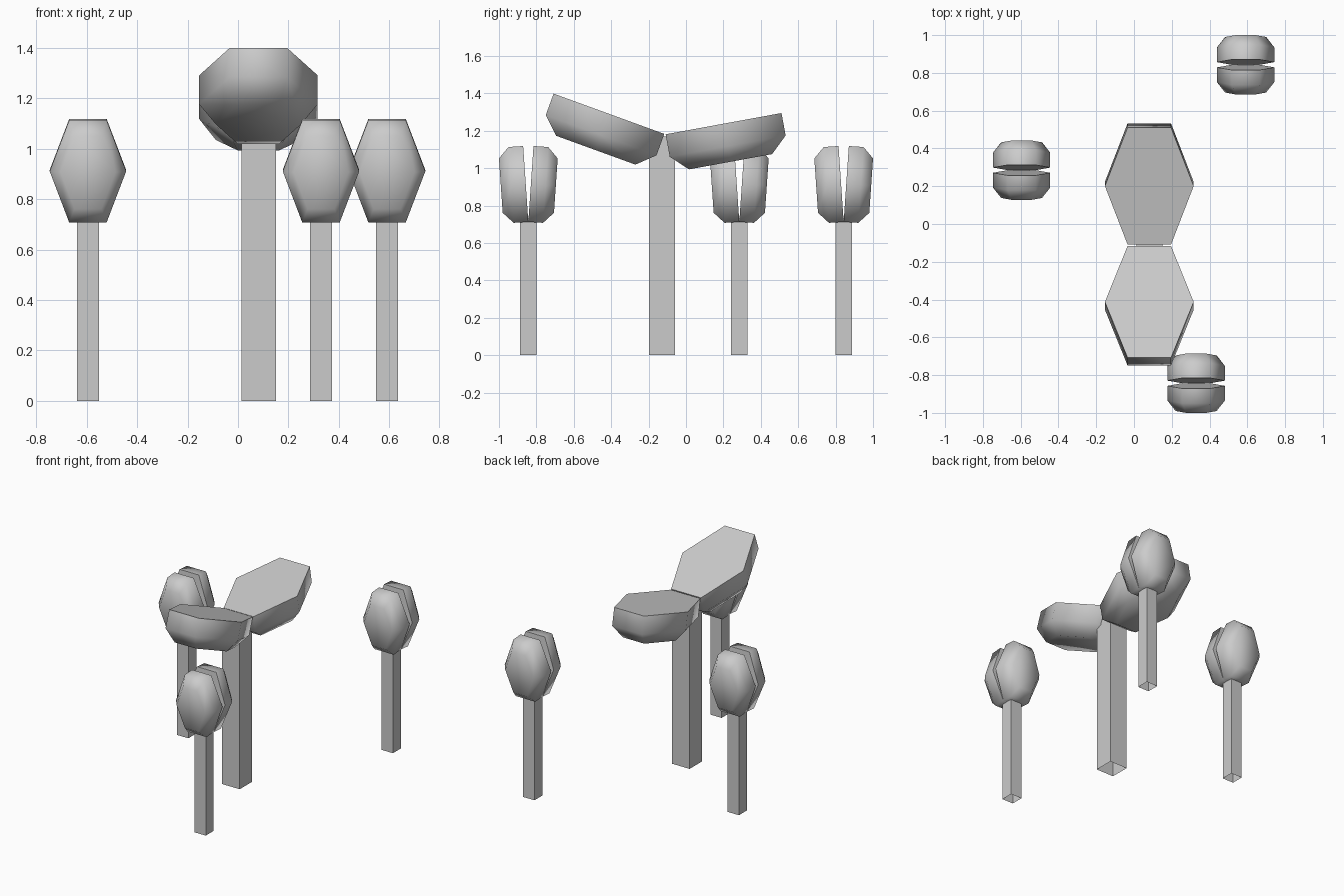
import bpy, bmesh
from math import radians
from mathutils import Matrix, Vector

if "Cube" in bpy.data.objects:
    bpy.data.objects.remove(bpy.data.objects["Cube"], do_unlink=True)

grey = bpy.data.materials.new("plain grey")
grey.use_nodes = True
colour = (0.6, 0.6, 0.6, 1)
grey.diffuse_color = colour
grey.node_tree.nodes["Principled BSDF"].inputs["Base Color"].default_value = colour


def finish(bm, name):
    bmesh.ops.recalc_face_normals(bm, faces=bm.faces)
    mesh = bpy.data.meshes.new(name)
    bm.to_mesh(mesh)
    bm.free()
    mesh.materials.append(grey)
    obj = bpy.data.objects.new(name, mesh)
    bpy.context.collection.objects.link(obj)
    return obj


# Square stem, open at the foot
def stem(name, x, y, width, height):
    bm = bmesh.new()
    bmesh.ops.create_cube(bm, size=1, matrix=Matrix.Translation((x, y, height / 2))
                          @ Matrix.Diagonal((width, width, height, 1)))
    foot = min(bm.faces, key=lambda f: f.calc_center_median().z)
    bmesh.ops.delete(bm, geom=[foot], context='FACES')
    finish(bm, name)


# Hexagonal lobe: flat inner face, straight rim and smooth tapered back.
# It runs from its hinge along +y with the inner face up, then is tilted.
HEXAGON = [(-0.115, 0), (0.115, 0), (0.235, 0.315),
           (0.115, 0.63), (-0.115, 0.63), (-0.235, 0.315)]
LAYERS = [(0, 1), (0.122, 1), (0.207, 0.717)]


def lobe(name, hinge, tilt, turn, size):
    bm = bmesh.new()
    rings = [[bm.verts.new((x * s, 0.315 + (y - 0.315) * s, -depth)) for x, y in HEXAGON]
             for depth, s in LAYERS]
    inner = bm.faces.new(rings[0])
    bm.faces.new(rings[-1])
    for a, b in zip(rings, rings[1:]):
        for i in range(6):
            j = (i + 1) % 6
            bm.faces.new((a[i], a[j], b[j], b[i]))
    for face in bm.faces:
        face.smooth = face is not inner
    for edge in inner.edges:
        edge.smooth = False
    bm.transform(Matrix.Translation(Vector(hinge))
                 @ Matrix.Rotation(radians(turn), 4, 'Z')
                 @ Matrix.Rotation(radians(tilt), 4, 'X') @ Matrix.Scale(size, 4))
    finish(bm, name)


# Large open trap
stem("large_stem", 0.082, -0.128, 0.137, 1.17)
lobe("large_front_lobe", (0.081, -0.116, 1.183), 20, 180, 1)
lobe("large_back_lobe", (0.081, -0.109, 1.181), 10.4, 0, 1)

# Small, nearly closed traps
for label, x, y in (("right", -0.595, 0.285), ("front", 0.329, -0.843), ("back", 0.591, 0.843)):
    stem(label + "_small_stem", x, y, 0.087, 0.73)
    for side, turn in (("front", 180), ("back", 0)):
        lobe(f"{label}_small_{side}_lobe", (x, y, 0.713), 86.1, turn, 0.645)
